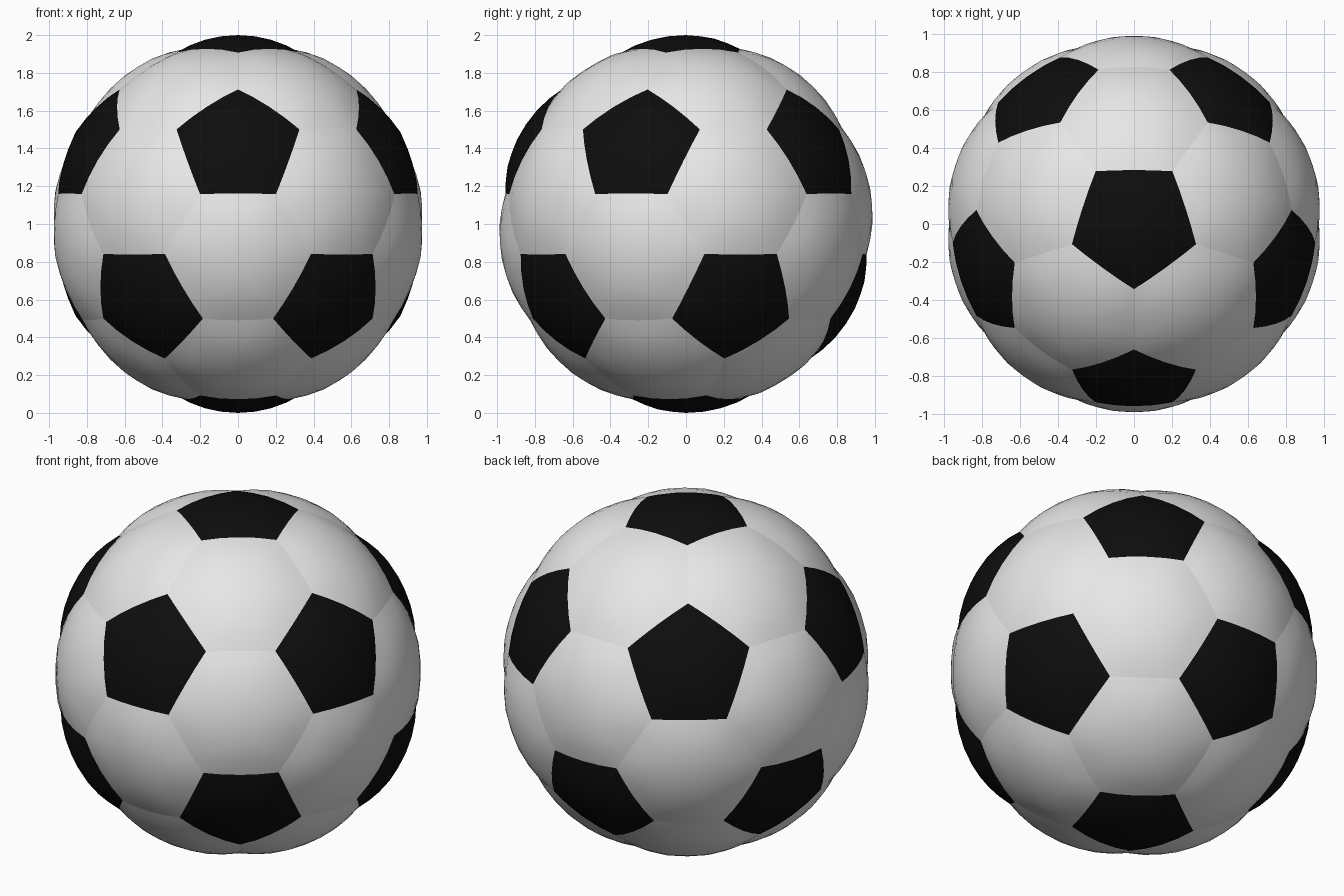
import bpy, bmesh, math
from itertools import combinations
from mathutils import Vector

if "Cube" in bpy.data.objects:
    bpy.data.objects.remove(bpy.data.objects["Cube"])

SEAM_R, PENT_R, HEX_R = 0.97, 1.0, 0.993   # seam and panel-centre radii
CUT = 0.342                                # truncation along each edge
N = 4                                      # subdivisions per panel wedge


def material(name, value):
    m = bpy.data.materials.new(name)
    m.diffuse_color = (value, value, value, 1)
    m.use_nodes = True
    m.node_tree.nodes["Principled BSDF"].inputs["Base Color"].default_value = m.diffuse_color
    return m


# Icosahedron directions: poles plus two rings of five
ring_z, ring_r = 1 / math.sqrt(5), 2 / math.sqrt(5)
ico = [Vector((0, 0, 1)), Vector((0, 0, -1))]
for start, sign in ((-90, 1), (90, -1)):
    for k in range(5):
        a = math.radians(start + 72 * k)
        ico.append(Vector((ring_r * math.cos(a), ring_r * math.sin(a), sign * ring_z)))


def near(a, b):
    return 0.1 < (a - b).length < 1.2


def sort_around(points, axis):
    """Order corner points counter-clockwise about an outward axis."""
    u = (points[0] - axis * points[0].dot(axis)).normalized()
    w = axis.cross(u)
    return sorted(points, key=lambda p: math.atan2(p.dot(w), p.dot(u)))


def add_panel(bm, corners, axis, top):
    """A pillow-shaped panel: subdivided wedges puffed above the seams."""
    corners = [c.normalized() for c in sort_around(corners, axis)]
    centre = sum(corners, Vector()) / len(corners)
    cache = {}

    def vert(a, b, i, j):
        s = (i + j) / N
        d = (centre * (1 - s) + a * (i / N) + b * (j / N)).normalized()
        key = tuple(round(c, 4) + 0.0 for c in d)
        if key not in cache:
            r = SEAM_R + (top - SEAM_R) * (1 - s * s)
            cache[key] = bm.verts.new(d * r + Vector((0, 0, 1)))
        return cache[key]

    for a, b in zip(corners, corners[1:] + corners[:1]):
        for i in range(N):
            for j in range(N - i):
                bm.faces.new((vert(a, b, i, j), vert(a, b, i + 1, j), vert(a, b, i, j + 1)))
                if i + j < N - 1:
                    bm.faces.new((vert(a, b, i + 1, j), vert(a, b, i + 1, j + 1),
                                  vert(a, b, i, j + 1)))


def finish(bm, name, mat):
    for f in bm.faces:
        f.smooth = True
    mesh = bpy.data.meshes.new(name)
    bm.to_mesh(mesh)
    bm.free()
    mesh.materials.append(mat)
    bpy.context.collection.objects.link(bpy.data.objects.new(name, mesh))


# Black pentagons around each icosahedron corner
bm = bmesh.new()
for v in ico:
    add_panel(bm, [v.lerp(n, CUT) for n in ico if near(v, n)], v, PENT_R)
finish(bm, "black_pentagon_panels", material("black", 0.004))

# White hexagons on each icosahedron face
bm = bmesh.new()
for tri in combinations(ico, 3):
    if all(near(p, q) for p, q in combinations(tri, 2)):
        pts = [p.lerp(q, CUT) for p in tri for q in tri if p is not q]
        add_panel(bm, pts, sum(tri, Vector()).normalized(), HEX_R)
finish(bm, "white_hexagon_panels", material("white", 0.8))
